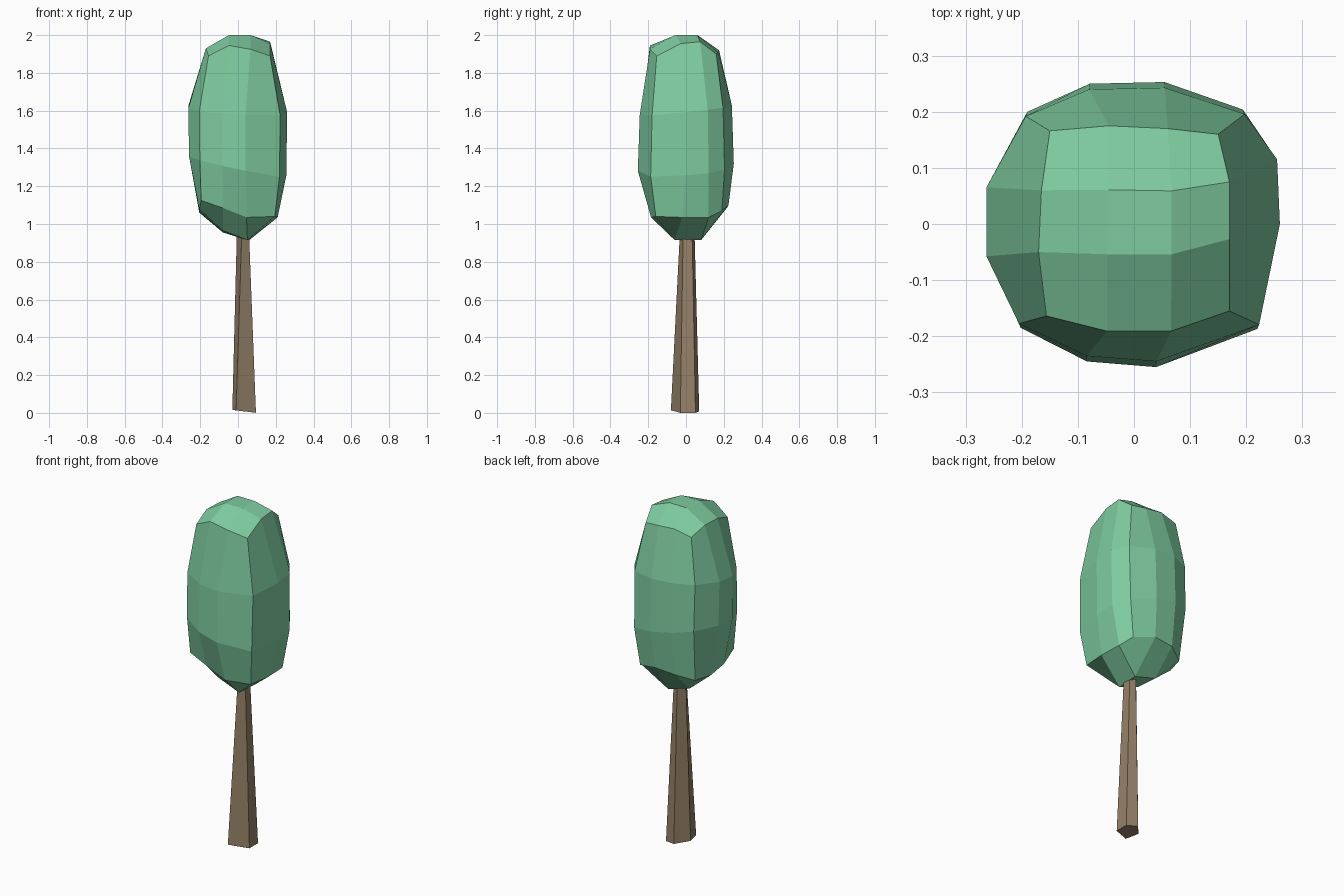
import bpy


def make_part(name, verts, faces, color):
    mesh = bpy.data.meshes.new(name)
    mesh.from_pydata(verts, [], faces)
    mesh.update()
    obj = bpy.data.objects.new(name, mesh)
    bpy.context.collection.objects.link(obj)
    mat = bpy.data.materials.new(name + "_colour")
    mat.diffuse_color = (*color, 1)
    mesh.materials.append(mat)
    return obj


def bridge(n, a, b):
    """Quads between two stacked rings starting at indices a and b."""
    return [(a + i, a + (i + 1) % n, b + (i + 1) % n, b + i) for i in range(n)]


def cap(r, c):
    """3 x 3 quad cap: 12-point ring at r, four inner points at c."""
    g = [[r, r + 1, r + 2, r + 3],
         [r + 11, c, c + 1, r + 4],
         [r + 10, c + 3, c + 2, r + 5],
         [r + 9, r + 8, r + 7, r + 6]]
    return [(g[j][i], g[j][i + 1], g[j + 1][i + 1], g[j + 1][i])
            for j in range(3) for i in range(3)]


# Crown: a rounded 3 x 3 x 3 box, rings run from the front left corner
lower = [(-.195, -.165, 1.125), (-.08, -.18, 1.085), (.045, -.185, 1.035), (.195, -.16, 1.04),
         (.21, -.02, 1.035), (.205, .12, 1.035), (.165, .19, 1.07), (.04, .225, 1.10),
         (-.08, .22, 1.09), (-.175, .165, 1.06), (-.205, .06, 1.06), (-.205, -.06, 1.08)]
wide = [(-.205, -.185), (-.085, -.245), (.04, -.255), (.223, -.187),
        (.26, .0), (.255, .12), (.197, .204), (.055, .253),
        (-.08, .25), (-.193, .2), (-.263, .068), (-.263, -.06)]
upper = [(-.156, -.164, 1.89), (-.048, -.191, 1.945), (.066, -.191, 1.925), (.17, -.155, 1.89),
         (.17, -.027, 1.955), (.17, .075, 1.965), (.15, .16, 1.90), (.06, .17, 1.91),
         (-.045, .175, 1.92), (-.15, .166, 1.895), (-.165, .06, 1.93), (-.17, -.05, 1.93)]
ring1 = [(x * .985, y, 1.31 - .2 * x + .08 * y) for x, y in wide]
ring2 = [(x, y * .96, 1.605 - .05 * x + .1 * y) for x, y in wide]
bottom = [(-.08, -.06, .965), (.05, -.06, .915), (.06, .08, .915), (-.08, .08, .955)]
top = [(-.048, -.054, 2.0), (.067, -.054, 2.0), (.067, .059, 2.0), (-.045, .061, 2.0)]
verts = lower + ring1 + ring2 + upper + bottom + top
faces = bridge(12, 0, 12) + bridge(12, 12, 24) + bridge(12, 24, 36)
faces += [f[::-1] for f in cap(0, 48)] + cap(36, 52)
make_part("crown", verts, faces, (.21, .60, .35))

# Trunk: tapered, slightly leaning five-sided post
foot = [(-.01, -.08), (.095, -.03), (.095, .05), (.03, .07), (-.03, .0)]
base = [(x, y, .012 - .12 * x) for x, y in foot]
tip = [(.02, -.032, .96), (.058, -.015, .96), (.056, .032, .96),
       (.025, .045, .96), (-.006, .01, .96)]
make_part("trunk", base + tip,
          bridge(5, 0, 5) + [(4, 3, 2, 1, 0), (5, 6, 7, 8, 9)], (.30, .22, .14))
